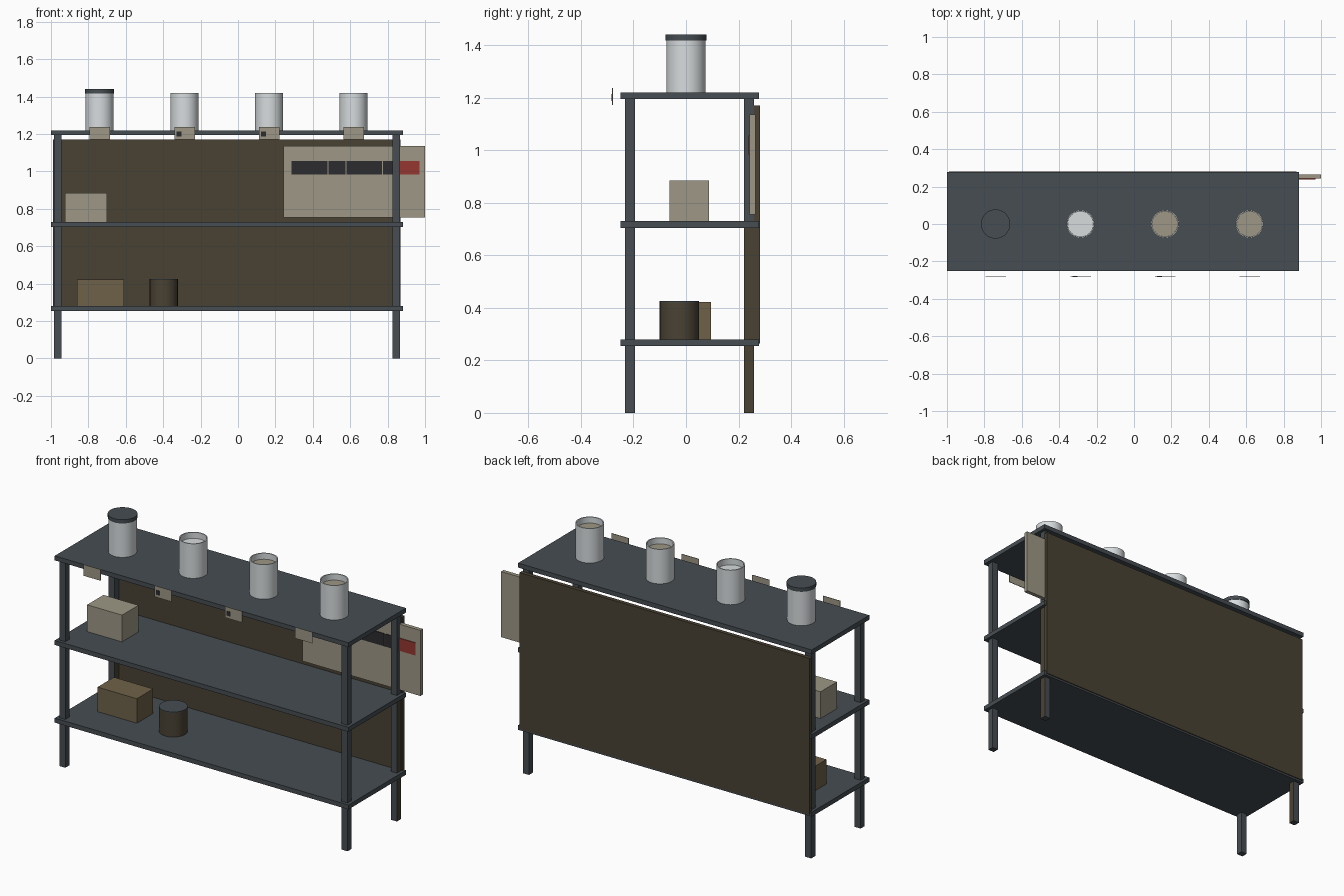
import bpy, bmesh, math

old = bpy.data.objects.get("Cube")
if old:
    bpy.data.objects.remove(old, do_unlink=True)


def material(name, *rgb):
    m = bpy.data.materials.new(name)
    m.use_nodes = True
    m.diffuse_color = (*rgb, 1)
    m.node_tree.nodes["Principled BSDF"].inputs["Base Color"].default_value = (*rgb, 1)
    return m


steel = material("slate steel", .061, .074, .084)
brown = material("dark brown", .067, .054, .034)
cream = material("cream card", .34, .312, .235)
tan = material("tan carton", .156, .12, .065)
glass = material("pale glass", .68, .716, .73)
red = material("red", .305, .038, .03)
black = material("near black", .025, .025, .028)


def finish(bm, name, mats):
    bmesh.ops.recalc_face_normals(bm, faces=bm.faces)
    me = bpy.data.meshes.new(name)
    bm.to_mesh(me)
    bm.free()
    ob = bpy.data.objects.new(name, me)
    bpy.context.collection.objects.link(ob)
    for m in mats:
        me.materials.append(m)
    return ob


def box(name, x, y, z, *mats):
    """Box from (min, max) ranges on each axis."""
    bm = bmesh.new()
    bmesh.ops.create_cube(bm, size=1)
    for v in bm.verts:
        v.co = [r[0] + (c + .5) * (r[1] - r[0]) for r, c in zip((x, y, z), v.co)]
    return finish(bm, name, mats)


def lathe(name, x, y, profile, *mats):
    """Revolve (radius, height) points around a vertical axis."""
    bm = bmesh.new()
    vs = [bm.verts.new((r, 0, z)) for r, z in profile]
    es = [bm.edges.new(p) for p in zip(vs, vs[1:])]
    bmesh.ops.spin(bm, geom=vs + es, cent=(0, 0, 0), axis=(0, 0, 1),
                   angle=math.tau, steps=32)
    bmesh.ops.remove_doubles(bm, verts=bm.verts, dist=1e-4)
    ob = finish(bm, name, mats)
    ob.location = (x, y, 0)
    bpy.ops.object.select_all(action='DESELECT')
    ob.select_set(True)
    bpy.context.view_layer.objects.active = ob
    bpy.ops.object.shade_smooth_by_angle(angle=math.radians(35))
    return ob


def disc(name, x, y, r, z, mat):
    return lathe(name, x, y, [(0, z[0]), (r, z[0]), (r, z[1]), (0, z[1])], mat)


# Shelves
for name, top in (("lower", .28), ("middle", .73), ("top", 1.22)):
    box(name + "_shelf", (-1, .883), (-.25, .277), (top - .026, top), steel)

# Posts; the rear ones have a brown right-hand face below the middle shelf
for side, x in (("right", (-.983, -.945)), ("left", (.826, .865))):
    box(f"front_{side}_post", x, (-.232, -.195), (0, 1.2), steel)
    box(f"rear_{side}_upper_post", x, (.22, .258), (.71, 1.2), steel)
    lower = box(f"rear_{side}_lower_post", x, (.22, .258), (0, .71), steel, brown)
    for f in lower.data.polygons:
        f.material_index = int(f.normal.x > .5)

# Back panel
box("back_panel", (-.99, .87), (.259, .282), (.265, 1.17), brown)

# Sign board with painted bars
box("sign_board", (.243, 1), (.242, .265), (.755, 1.135), cream)
bars = ((.285, .478), (.483, .574), (.579, .771), (.776, .84))
for i, x in enumerate(bars):
    box(f"sign_bar_{i + 1}", x, (.238, .243), (.983, 1.056), black)
box("sign_red_bar", (.845, .97), (.238, .243), (.983, 1.056), red)

# Jars with contents and price tags
for i, x in enumerate((-.74, -.286, .166, .617)):
    lathe(f"jar_{i + 1}", x, 0, [(0, 1.22), (.075, 1.22), (.075, 1.42),
                                 (.069, 1.42), (.069, 1.228), (0, 1.228)], glass)
    if i == 0:
        disc("jar_lid", x, 0, .078, (1.418, 1.44), steel)
    else:
        disc(f"jar_contents_{i + 1}", x, 0, .0685, (1.229, 1.385), glass if i == 1 else cream)
    box(f"price_tag_{i + 1}", (x - .054, x + .056), (-.281, -.278), (1.172, 1.237), cream)
    if i in (1, 2):
        box(f"tag_mark_{i + 1}", (x - .043, x - .017), (-.283, -.28), (1.188, 1.214), black)

# Goods on the shelves
box("cream_box", (-.924, -.7), (-.062, .088), (.73, .885), cream)
box("tan_box", (-.862, -.61), (-.055, .095), (.28, .422), tan)
disc("canister", -.397, -.025, .075, (.28, .42), brown)
disc("canister_lid", -.397, -.025, .075, (.42, .425), steel)
